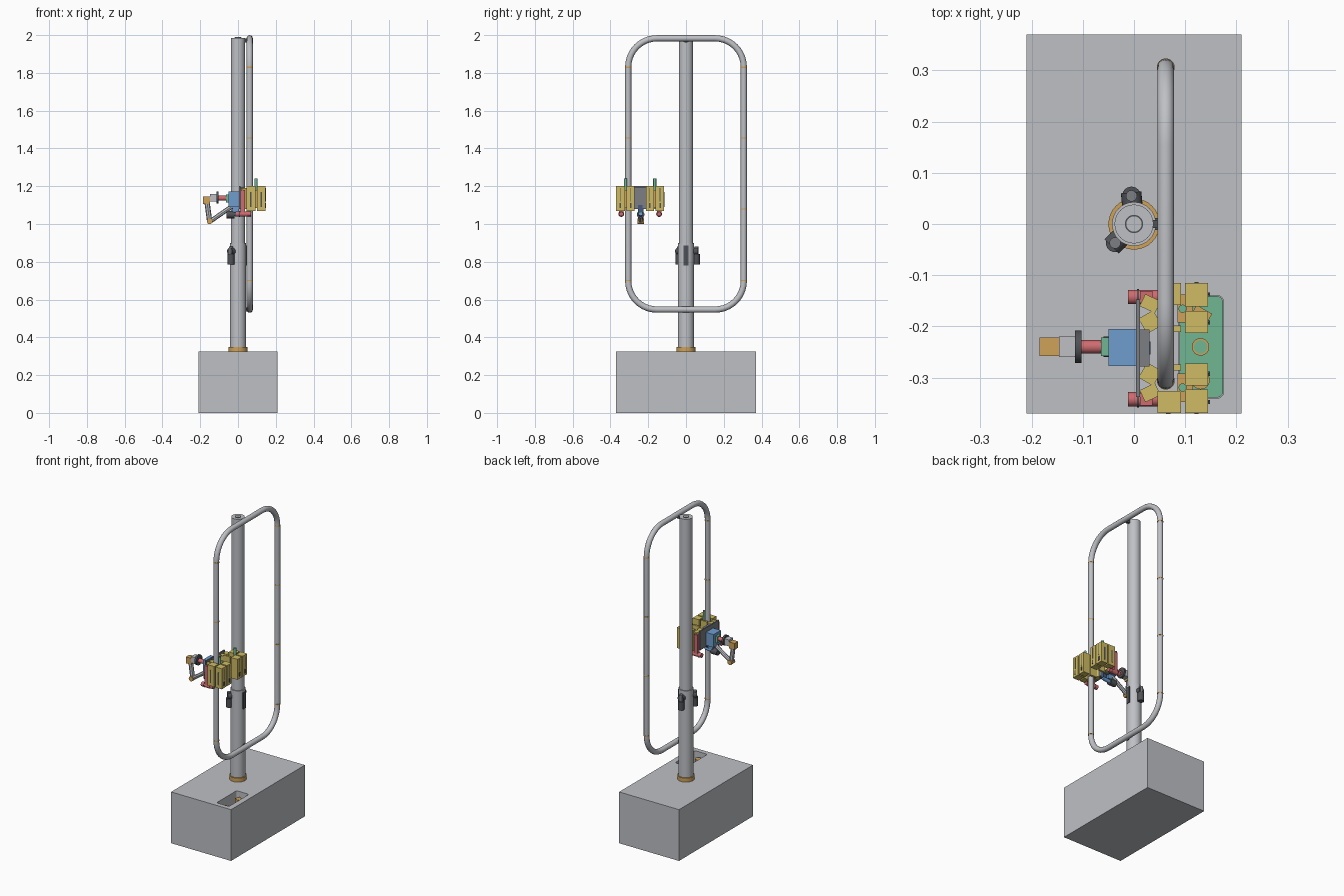
import bpy, bmesh, math
from mathutils import Vector, Matrix

if "Cube" in bpy.data.objects:
    bpy.data.objects.remove(bpy.data.objects["Cube"])


def material(name, r, g, b):
    m = bpy.data.materials.new(name)
    m.use_nodes = True
    m.diffuse_color = (r, g, b, 1)
    m.node_tree.nodes["Principled BSDF"].inputs["Base Color"].default_value = (r, g, b, 1)
    return m


GREY = material("light grey", .52, .53, .56)
MID = material("mid grey", .2, .21, .23)
DARK = material("dark grey", .08, .085, .095)
YELLOW = material("yellow", .62, .5, .13)
ORANGE = material("orange", .62, .36, .1)
RED = material("red", .62, .15, .16)
BLUE = material("blue", .16, .34, .62)
NAVY = material("navy", .06, .11, .2)
GREEN = material("green", .16, .47, .29)


def finish(name, bm, mat, smooth=False):
    me = bpy.data.meshes.new(name)
    bmesh.ops.recalc_face_normals(bm, faces=bm.faces)
    bm.to_mesh(me)
    bm.free()
    ob = bpy.data.objects.new(name, me)
    bpy.context.collection.objects.link(ob)
    me.materials.append(mat)
    if smooth:
        bpy.ops.object.select_all(action='DESELECT')
        ob.select_set(True)
        bpy.context.view_layer.objects.active = ob
        bpy.ops.object.shade_smooth_by_angle(angle=math.radians(35))
    return ob


def box(name, lo, hi, mat, spin=0, bevel=0):
    """Box between two corners, optionally spun about z, with rounded upright edges."""
    lo, hi = Vector(lo), Vector(hi)
    bm = bmesh.new()
    m = Matrix.Translation((lo + hi) / 2) @ Matrix.Rotation(math.radians(spin), 4, 'Z')
    bmesh.ops.create_cube(bm, size=1, matrix=m @ Matrix.Diagonal((*(hi - lo), 1)))
    if bevel:
        up = [e for e in bm.edges
              if abs(e.verts[0].co.z - e.verts[1].co.z) > .001]
        bmesh.ops.bevel(bm, geom=up, offset=bevel, segments=5, affect='EDGES', profile=.5)
    return finish(name, bm, mat)


def rod(name, a, b, r, mat, sides=24):
    """Cylinder from point a to point b."""
    a, b = Vector(a), Vector(b)
    d = b - a
    bm = bmesh.new()
    m = Matrix.Translation((a + b) / 2) @ d.to_track_quat('Z', 'Y').to_matrix().to_4x4()
    bmesh.ops.create_cone(bm, cap_ends=True, segments=sides, radius1=r, radius2=r,
                          depth=d.length, matrix=m)
    return finish(name, bm, mat, sides > 8)


# Base block with a rounded service pocket
base = box("base_block", (-.21, -.37, 0), (.21, .37, .325), GREY)
cutter = box("pocket_cutter", (.088, -.34, .2), (.175, -.14, .4), GREY, bevel=.012)
cutter.hide_render = True
cutter.hide_viewport = True
cut = base.modifiers.new("pocket", 'BOOLEAN')
cut.object = cutter
cut.solver = 'EXACT'
box("pocket_floor", (.089, -.339, .2), (.174, -.141, .206), GREEN, bevel=.012)
rod("pocket_plug", (.13, -.305, .2), (.13, -.305, .3), .018, ORANGE)
rod("pocket_socket", (.13, -.24, .2), (.13, -.24, .27), .017, ORANGE)
rod("pocket_socket_hole", (.13, -.24, .268), (.13, -.24, .272), .013, GREEN)
box("pocket_hook", (.113, -.193, .2), (.148, -.165, .3), ORANGE, spin=-30)

# Column with collar, sleeve and top cap
rod("column_collar", (0, 0, .325), (0, 0, .35), .05, ORANGE, 32)
rod("column_lower", (0, 0, .35), (0, 0, .9), .043, GREY, 32)
rod("column_upper", (0, 0, .9), (0, 0, 1.985), .038, GREY, 32)
rod("column_cap_ring", (0, 0, 1.984), (0, 0, 1.987), .018, DARK)
rod("column_cap_centre", (0, 0, 1.985), (0, 0, 1.989), .015, GREY)

# Connectors on the column
for i, (x, y) in enumerate(((-.005, .055), (-.037, -.037))):
    v = Vector((x, y, 0))
    out = v.normalized()
    rod(f"connector_{i}_stub", out * .03 + Vector((0, 0, .855)),
        out * .062 + Vector((0, 0, .855)), .02, DARK)
    rod(f"connector_{i}_plug", v + Vector((0, 0, .785)), v + Vector((0, 0, .84)), .018, DARK)
    rod(f"connector_{i}_neck", v + Vector((0, 0, .83)), v + Vector((0, 0, .88)), .011, MID)
box("column_plate", (.036, -.012, .78), (.046, .012, .885), DARK)

# Tube loop
LX, LY, LOW, HIGH, BEND = .062, .306, .547, 1.983, .152
path = []
corners = ((1, HIGH, 0), (-1, HIGH, 90), (-1, LOW, 180), (1, LOW, 270))
for side, z, start in corners:
    cy = side * (LY - BEND)
    cz = z - BEND if z == HIGH else z + BEND
    for k in range(11):
        t = math.radians(start + k * 9)
        path.append((LX, cy + BEND * math.cos(t), cz + BEND * math.sin(t)))
curve = bpy.data.curves.new("loop_tube", 'CURVE')
curve.dimensions = '3D'
curve.bevel_depth = .0165
curve.bevel_resolution = 4
spline = curve.splines.new('POLY')
spline.points.add(len(path) - 1)
for p, co in zip(spline.points, path):
    p.co = (*co, 1)
spline.use_cyclic_u = True
curve.materials.append(GREY)
tube = bpy.data.objects.new("loop_tube", curve)
bpy.context.collection.objects.link(tube)
bpy.ops.object.select_all(action='DESELECT')
tube.select_set(True)
bpy.context.view_layer.objects.active = tube
bpy.ops.object.convert(target='MESH')
bpy.ops.object.shade_smooth_by_angle(angle=math.radians(35))

# Joint rings and loop brackets
for side in (-1, 1):
    for z in (.7, 1.08, 1.455, 1.83):
        rod("joint_ring", (LX, side * LY, z - .003), (LX, side * LY, z + .003), .0175, ORANGE)
for z in (LOW, 1.972):
    box("loop_bracket", (.028, -.008, z - .01), (.056, .008, z + .01), DARK)

# Carriage: back plate and a mirrored pair of roller jaws
MY = -.2425
box("back_plate", (.004, MY - .095, 1.08), (.012, MY + .095, 1.2), MID)
box("centre_plate", (.012, MY - .036, 1.08), (.03, MY + .036, 1.195), MID)
for s in (-1, 1):
    def jaw(name, x0, x1, d0, d1, z0, z1, mat, spin=0):
        a, b = sorted((MY + s * d0, MY + s * d1))
        return box(name, (x0, a, z0), (x1, b, z1), mat, spin * s)
    jaw("jaw_inner_wedge", .015, .048, .034, .068, 1.08, 1.19, YELLOW, 30)
    jaw("jaw_outer_wedge", .015, .048, .074, .1, 1.08, 1.19, YELLOW, -25)
    jaw("jaw_side", .046, .092, .084, .127, 1.07, 1.2, YELLOW)
    jaw("jaw_inner_side", .046, .092, .032, .044, 1.07, 1.2, YELLOW)
    jaw("jaw_front_inner", .1, .145, .03, .073, 1.07, 1.2, YELLOW)
    jaw("jaw_front_outer", .1, .145, .081, .127, 1.07, 1.2, YELLOW)
    jaw("jaw_hinge", .085, .115, .05, .105, 1.085, 1.18, ORANGE)
    for d in (.05, .105):
        jaw("jaw_slot", .143, .148, d - .004, d + .004, 1.085, 1.11, DARK)
        jaw("jaw_groove", .143, .147, d - .0015, d + .0015, 1.12, 1.19, DARK)
    for x in (.067, .122):
        jaw("jaw_end_slot", x - .004, x + .004, .125, .129, 1.09, 1.17, DARK)
    y = MY + s * .077
    rod("hinge_pin", (.095, y, 1.1), (.095, y, 1.242), .008, GREEN, 16)
    y = MY + s * .1
    rod("drive_motor", (-.012, y, 1.053), (.05, y, 1.053), .014, RED)
    rod("drive_motor_band", (.006, y, 1.053), (.01, y, 1.053), .0155, DARK)
    rod("drive_gear", (.05, y, 1.053), (.07, y, 1.053), .012, RED)
    box("side_stay", (.012, y - .012, 1.06), (.036, y + .012, 1.18), RED)

# Control box
box("control_box", (-.05, -.277, 1.09), (.004, -.205, 1.172), BLUE)
box("control_box_bracket", (.012, -.255, 1.06), (.032, -.23, 1.1), NAVY)
box("control_box_socket", (-.064, -.258, 1.115), (-.05, -.222, 1.155), GREEN)

# Folding arm
AY = -.24
rod("arm_motor", (-.105, AY, 1.137), (-.06, AY, 1.137), .013, RED)
rod("arm_flange", (-.115, AY, 1.14), (-.103, AY, 1.14), .032, DARK)
box("arm_joint", (-.147, AY - .02, 1.118), (-.115, AY + .02, 1.158), GREY)
box("arm_head", (-.185, AY - .018, 1.105), (-.147, AY + .018, 1.145), ORANGE)
elbow = (-.15, AY, 1.012)
rod("arm_upper_link", (-.163, AY, 1.11), elbow, .014, GREY, 8)
rod("arm_lower_link", elbow, (-.03, AY, 1.095), .012, GREY, 8)
rod("arm_elbow", (-.15, AY - .018, 1.014), (-.15, AY + .018, 1.014), .015, ORANGE, 16)
rod("arm_actuator", (-.06, AY, 1.05), (-.018, AY, 1.05), .02, DARK)
rod("arm_actuator_shaft", (-.018, AY, 1.05), (.03, AY, 1.055), .011, BLUE)
box("arm_mount", (-.03, AY - .015, 1.06), (.004, AY + .015, 1.092), BLUE)
